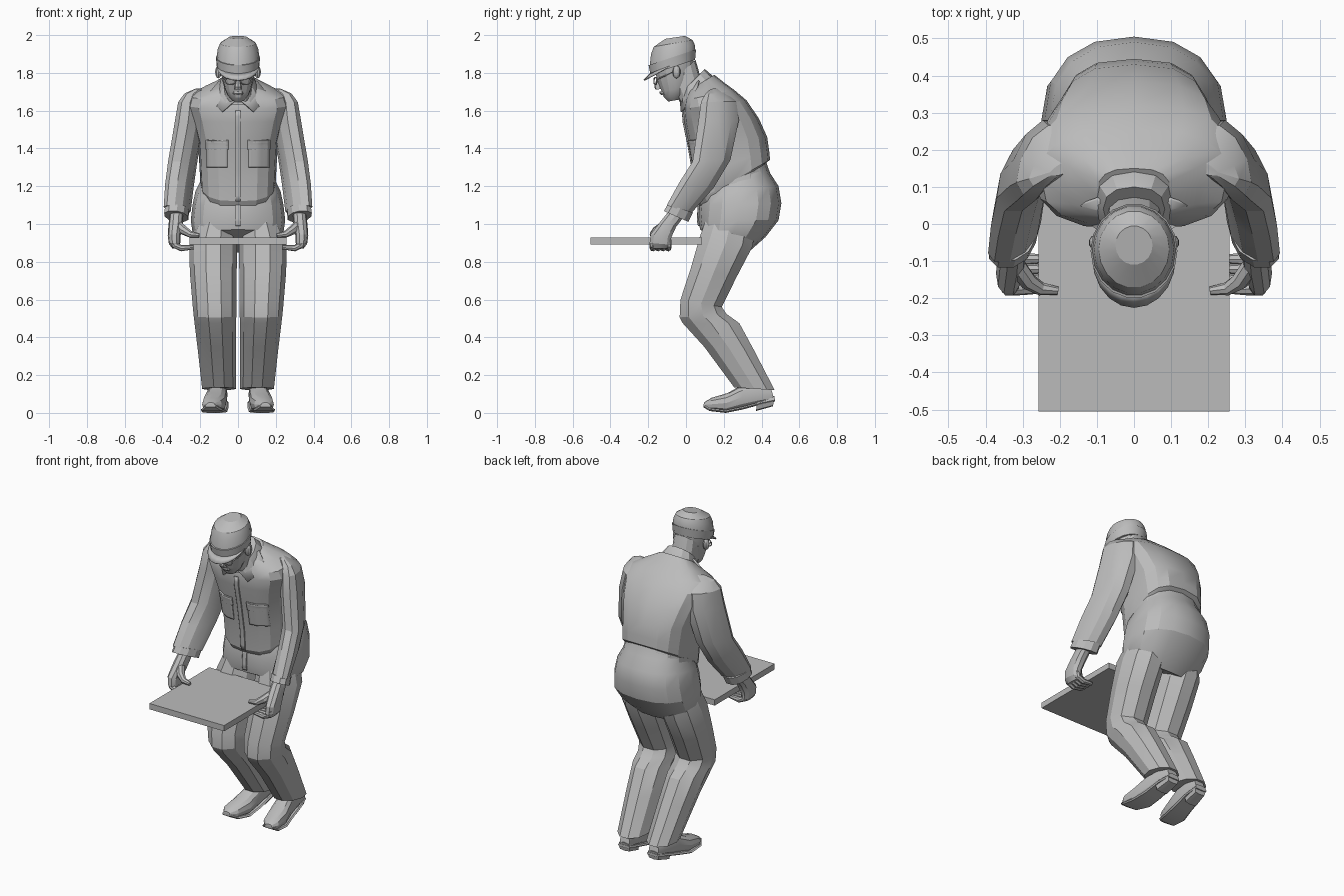
import bpy, bmesh, math
from math import sin, cos, pi
from mathutils import Vector

if "Cube" in bpy.data.objects:
    bpy.data.objects.remove(bpy.data.objects["Cube"])

grey = bpy.data.materials.new("plain_grey")
grey.use_nodes = True
grey.diffuse_color = (0.5, 0.5, 0.5, 1)
grey.node_tree.nodes["Principled BSDF"].inputs["Base Color"].default_value = grey.diffuse_color
parts = []


def finish(name, bm):
    """Turn a bmesh into a named grey object."""
    bmesh.ops.recalc_face_normals(bm, faces=bm.faces)
    mesh = bpy.data.meshes.new(name)
    bm.to_mesh(mesh)
    bm.free()
    mesh.materials.append(grey)
    ob = bpy.data.objects.new(name, mesh)
    bpy.context.collection.objects.link(ob)
    parts.append(ob)
    return ob


def skin(name, rings):
    """Bridge rings of points and close both ends."""
    bm = bmesh.new()
    rows = [[bm.verts.new(p) for p in ring] for ring in rings]
    count = len(rows[0])
    for low, high in zip(rows, rows[1:]):
        for i in range(count):
            j = (i + 1) % count
            bm.faces.new((low[i], low[j], high[j], high[i]))
    bm.faces.new(rows[0])
    bm.faces.new(rows[-1])
    return finish(name, bm)


def power(value, e):
    return math.copysign(abs(value) ** e, value)


def loft(name, sections, sides=12, e=0.85, side=1, skew=0):
    """Each section: front y, front z, back y, back z, half width, centre x.
    Skew slides the back of every section sideways."""
    rings = []
    for fy, fz, by, bz, half, *centre in sections:
        cx = centre[0] if centre else 0
        ring = []
        for i in range(sides):
            a = 2 * pi * i / sides
            t = 0.5 + 0.5 * power(sin(a), e)
            x = side * (cx + half * power(cos(a), e) + skew * (t - 0.5))
            ring.append((x, fy + (by - fy) * t, fz + (bz - fz) * t))
        rings.append(ring)
    return skin(name, rings)


def tube(name, path, radii, side=1, sides=8):
    """Tapered tube through a few points."""
    pts = [Vector((side * x, y, z)) for x, y, z in path]
    rings = []
    for i, p in enumerate(pts):
        along = (pts[min(i + 1, len(pts) - 1)] - pts[max(i - 1, 0)]).normalized()
        u = along.cross(Vector((0.2, 1, 0.1))).normalized()
        v = along.cross(u)
        angles = [2 * pi * k / sides for k in range(sides)]
        rings.append([p + radii[i] * (u * cos(a) + v * sin(a)) for a in angles])
    return skin(name, rings)


def plate(name, target, left, right, low, high):
    """Thin cloth patch projected onto the front of a garment."""
    bm = bmesh.new()
    bmesh.ops.create_grid(bm, x_segments=8, y_segments=16, size=1)
    for v in bm.verts:
        u, w = v.co.x / 2 + 0.5, v.co.y / 2 + 0.5
        v.co = (left + (right - left) * u, -0.4, low + (high - low) * w)
    ob = finish(name, bm)
    wrap = ob.modifiers.new("wrap", "SHRINKWRAP")
    wrap.target = target
    wrap.wrap_method = "PROJECT"
    wrap.use_project_y = True
    wrap.offset = 0.004
    thick = ob.modifiers.new("thickness", "SOLIDIFY")
    thick.thickness = 0.008
    thick.offset = 0


def ball(name, centre, size):
    bm = bmesh.new()
    bmesh.ops.create_uvsphere(bm, u_segments=10, v_segments=8, radius=1)
    for v in bm.verts:
        v.co = [c + s * k for c, s, k in zip(centre, size, v.co)]
    finish(name, bm)


# Carried board
bm = bmesh.new()
bmesh.ops.create_cube(bm, size=1)
for v in bm.verts:
    v.co = (v.co.x * 0.515, -0.21 + v.co.y * 0.59, 0.91 + v.co.z * 0.036)
finish("board", bm)

# Trouser seat and shirt
seat = loft("trouser_seat", [
    (.13, .94, .33, .85, .2), (.075, .97, .42, .93, .24), (.065, 1.02, .49, 1.02, .25),
    (.07, 1.1, .505, 1.11, .24), (.08, 1.15, .49, 1.2, .225), (.1, 1.18, .445, 1.27, .2),
    (.11, 1.2, .42, 1.34, .19)], 16)
shirt = loft("shirt", [
    (.08, 1.08, .42, 1.32, .185), (.055, 1.12, .445, 1.34, .2), (.045, 1.25, .44, 1.39, .205),
    (.015, 1.42, .43, 1.46, .212), (-.01, 1.54, .385, 1.56, .243), (-.015, 1.61, .32, 1.655, .268),
    (-.005, 1.655, .255, 1.71, .25), (.005, 1.68, .2, 1.75, .18), (.005, 1.7, .15, 1.79, .1)],
    16, 0.72)
loft("belt", [(.095, 1.14, .435, 1.28, .203), (.1, 1.17, .43, 1.31, .2)], 16)
loft("collar_stand", [(-.03, 1.63, .16, 1.755, .115), (-.025, 1.67, .14, 1.785, .105),
                      (-.02, 1.7, .1, 1.82, .083)])
loft("neck", [(-.03, 1.64, .09, 1.72, .075), (-.07, 1.72, .065, 1.82, .075),
              (-.07, 1.76, .05, 1.87, .075)])
plate("shirt_placket", shirt, -.014, .014, 1.12, 1.6)
plate("trouser_fly", seat, -.014, .014, .99, 1.1)

# Head, nose and cap, all leaning forward
loft("head", [
    (-.095, 1.648, -.03, 1.66, .03), (-.118, 1.67, 0, 1.69, .055), (-.13, 1.7, .02, 1.73, .07),
    (-.148, 1.745, .035, 1.79, .083), (-.165, 1.8, .043, 1.87, .095),
    (-.17, 1.84, .04, 1.92, .095)], 14, 0.95)
loft("nose", [(-.162, 1.712, -.12, 1.715, .02), (-.168, 1.725, -.12, 1.725, .019),
              (-.155, 1.775, -.13, 1.775, .009)], 8)
loft("mouth", [(-.132, 1.683, -.09, 1.683, .025), (-.139, 1.692, -.09, 1.692, .03),
               (-.139, 1.702, -.09, 1.702, .026)], 8)
loft("cap_band", [(-.19, 1.79, .05, 1.87, .112), (-.2, 1.84, .055, 1.925, .117)], 18, 1)
loft("cap_crown", [
    (-.194, 1.835, .05, 1.92, .113), (-.187, 1.9, .048, 1.95, .108),
    (-.172, 1.938, .035, 1.975, .095), (-.11, 1.98, -.005, 1.996, .05)], 18, 1)
bm = bmesh.new()
arcs = []
for reach, drop in ((0, 0), (.036, .034)):
    arc = []
    for i in range(11):
        a = pi * i / 10
        bow = max(sin(a), 0) ** 0.8
        y = -.085 - .105 * sin(a) - reach * bow
        arc.append(bm.verts.new((.113 * cos(a), y, 1.838 - .04 * sin(a) - drop * bow)))
    arcs.append(arc)
for i in range(10):
    bm.faces.new((arcs[0][i], arcs[0][i + 1], arcs[1][i + 1], arcs[1][i]))
bmesh.ops.remove_doubles(bm, verts=bm.verts, dist=0.0005)
finish("cap_brim", bm).modifiers.new("thickness", "SOLIDIFY").thickness = 0.008

arm = [
    (.13, 1.715, .18, 1.72, .03, .18), (.1, 1.69, .215, 1.695, .05, .22),
    (.075, 1.645, .27, 1.65, .064, .242), (.06, 1.54, .285, 1.55, .07, .255),
    (.03, 1.33, .24, 1.34, .068, .292), (-.04, 1.22, .15, 1.19, .065, .31),
    (-.105, 1.1, .03, 1.055, .06, .322)]
cuff = [(-.1, 1.105, .04, 1.06, .062, .322), (-.12, 1.07, .015, 1.01, .062, .327)]
leg = [
    (.25, .135, .475, .12, .09, .1), (.09, .35, .365, .335, .102, .112),
    (-.025, .475, .29, .475, .11, .12), (-.04, .505, .22, .525, .113, .122),
    (-.035, .6, .195, .56, .116, .125), (.02, .77, .275, .72, .124, .131),
    (.065, .93, .36, .88, .127, .131), (.1, 1.03, .38, 1.02, .1, .115)]
shoe = [
    (.092, .03, .095, .055, .022, .145), (.125, .01, .135, .08, .052, .138),
    (.21, 0, .22, .105, .062, .125), (.3, .018, .3, .15, .055, .112),
    (.4, .045, .38, .15, .05, .105), (.47, .06, .45, .13, .034, .1)]
palm = [
    (-.1, 1.06, -.015, 1.03, .036, .326), (-.14, 1.01, -.05, .985, .038, .33),
    (-.19, .945, -.075, .93, .034, .338), (-.195, .9, -.08, .89, .03, .336),
    (-.185, .87, -.09, .87, .022, .325)]

for word, s in (("left", 1), ("right", -1)):
    # Limbs
    loft(word + "_sleeve", arm, 10, 0.9, s, -.07)
    loft(word + "_cuff", cuff, 10, 0.9, s, -.04)
    loft(word + "_trouser_leg", leg, 10, 1, s)
    loft(word + "_shoe", shoe, 12, side=s)
    sole = [(fy, fz, fy, fz + .016, half + .006, cx) for fy, fz, by, bz, half, cx in shoe]
    loft(word + "_sole", sole, 8, 0.4, s)
    loft(word + "_heel", [(.37, .01, .38, .07, .045, .107), (.46, .035, .47, .09, .038, .1)],
         8, 0.5, s)

    # Hand gripping the board
    loft(word + "_palm", palm, 10, side=s)
    for k, finger in enumerate(("index", "middle", "ring", "little")):
        y = -.175 + .027 * k
        tube(f"{word}_{finger}_finger",
             [(.343, y, .92), (.335, y, .888), (.3, y, .872), (.235, y, .877)],
             (.016, .018, .017, .011), s)
    tube(word + "_thumb", [(.325, -.1, 1), (.285, -.155, .965), (.25, -.175, .945),
                           (.205, -.18, .94)], (.026, .024, .018, .011), s)

    # Ear and spectacles
    ball(word + "_ear", (s * .104, -.05, 1.805), (.018, .021, .034))
    rim = [(.04 + .028 * cos(k * pi / 5), -.162 + .008 * cos(k * pi / 5),
            1.757 + .02 * sin(k * pi / 5)) for k in range(11)]
    tube(word + "_spectacle_rim", rim, [.0035] * 11, s, 6)
    tube(word + "_spectacle_arm", [(.068, -.155, 1.765), (.09, -.1, 1.79), (.1, -.05, 1.815)],
         [.0035] * 3, s, 6)

    # Collar flap
    bm = bmesh.new()
    flap = [(.004, -.034, 1.665), (.085, -.028, 1.595), (.17, .04, 1.675), (.1, .065, 1.76)]
    bm.faces.new([bm.verts.new((s * x, y, z)) for x, y, z in flap])
    finish(word + "_collar_flap", bm).modifiers.new("thickness", "SOLIDIFY").thickness = 0.009

    # Chest pocket with its flap
    plate(word + "_pocket", shirt, s * .055, s * .165, 1.3, 1.44)
    plate(word + "_pocket_flap", shirt, s * .05, s * .17, 1.395, 1.445)

# Keep facets crisp and soften only gentle angles
bpy.ops.object.select_all(action="DESELECT")
for ob in parts:
    ob.select_set(True)
bpy.context.view_layer.objects.active = parts[0]
bpy.ops.object.shade_smooth_by_angle(angle=math.radians(24))
